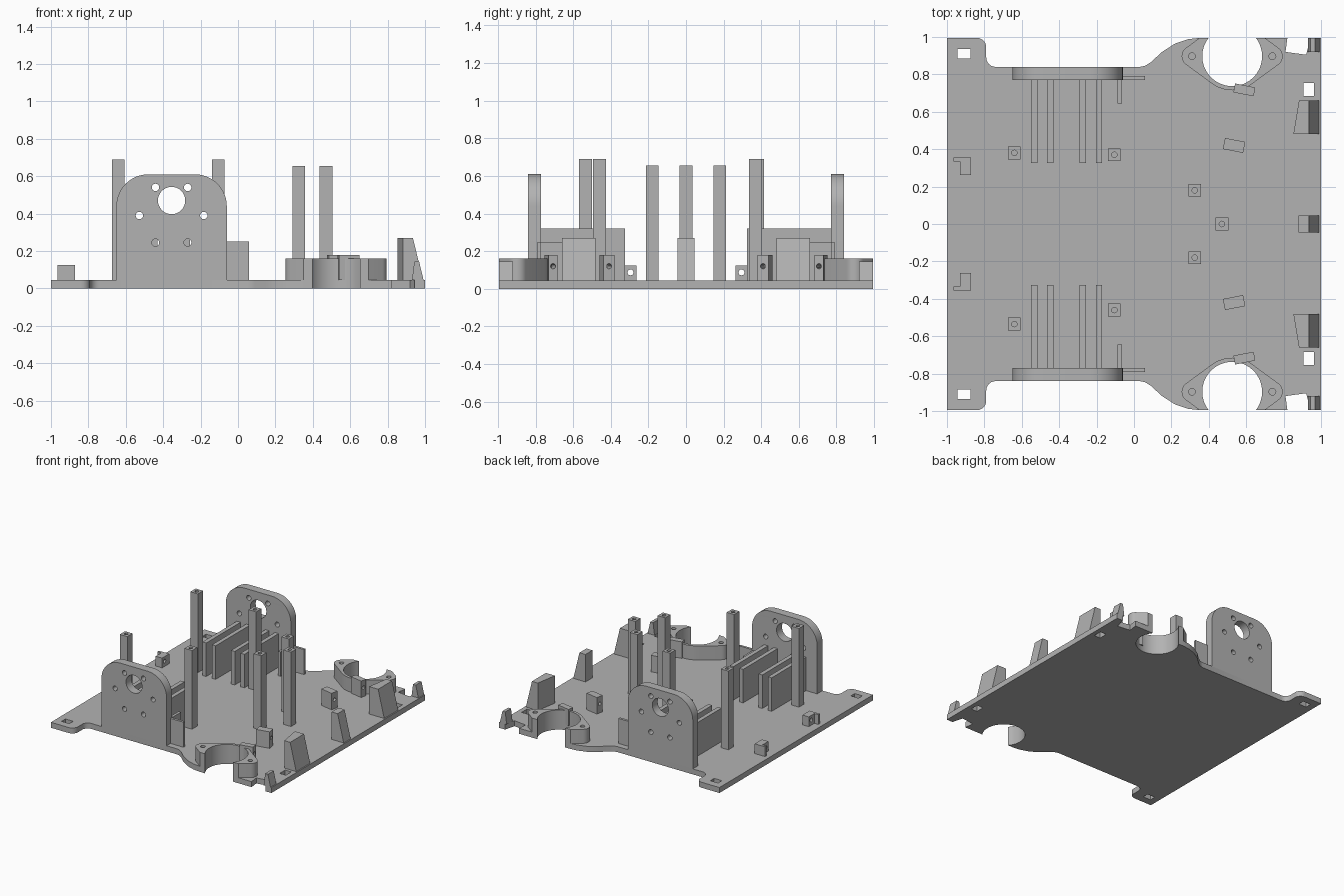
import bpy, bmesh
from math import sin, cos, radians, pi
from mathutils import Vector, Matrix

cube = bpy.data.objects.get("Cube")
if cube:
    bpy.data.objects.remove(cube, do_unlink=True)

grey = bpy.data.materials.new("plain grey")
grey.use_nodes = True
tone = (0.45, 0.45, 0.45, 1)
grey.diffuse_color = tone
grey.node_tree.nodes["Principled BSDF"].inputs["Base Color"].default_value = tone

T = 0.045       # plate thickness
EDGE = 0.995    # half depth of the plate


def arc(cx, cy, r, a, b, n=12):
    return [(cx + r * cos(radians(a + (b - a) * i / n)),
             cy + r * sin(radians(a + (b - a) * i / n))) for i in range(n + 1)]


def circle(cx, cy, r, n=24):
    return arc(cx, cy, r, 0, 360 * (n - 1) / n, n - 1)


def rect(x0, y0, x1, y1):
    return [(x0, y0), (x1, y0), (x1, y1), (x0, y1)]


def add(name, mesh):
    obj = bpy.data.objects.new(name, mesh)
    bpy.context.collection.objects.link(obj)
    bpy.ops.object.select_all(action='DESELECT')
    obj.select_set(True)
    bpy.context.view_layer.objects.active = obj
    bpy.ops.object.shade_smooth_by_angle(angle=radians(30))
    return obj


def prism(name, outline, holes, lo, hi, axis='z', mirror=False, shift=None):
    """Extrude an outline with holes from lo to hi along an axis."""
    curve = bpy.data.curves.new(name, 'CURVE')
    curve.dimensions = '2D'
    curve.fill_mode = 'BOTH'
    curve.extrude = (hi - lo) / 2
    for pts in [outline] + list(holes):
        sp = curve.splines.new('POLY')
        sp.points.add(len(pts) - 1)
        for p, (u, v) in zip(sp.points, pts):
            p.co = (u, v, 0, 1)
        sp.use_cyclic_u = True
    tmp = bpy.data.objects.new(name, curve)
    bpy.context.collection.objects.link(tmp)
    deps = bpy.context.evaluated_depsgraph_get()
    mesh = bpy.data.meshes.new_from_object(tmp.evaluated_get(deps))
    bpy.data.objects.remove(tmp)
    bm = bmesh.new()
    bm.from_mesh(mesh)
    bmesh.ops.remove_doubles(bm, verts=bm.verts, dist=0.0002)
    for v in bm.verts:
        a, b, w = v.co.x, v.co.y, v.co.z + (lo + hi) / 2
        v.co = {'z': (a, b, w), 'y': (a, w, b), 'x': (w, a, b)}[axis]
        if shift:
            v.co = shift(v.co)
    bmesh.ops.recalc_face_normals(bm, faces=bm.faces)
    bm.to_mesh(mesh)
    mesh.materials.clear()
    mesh.materials.append(grey)
    add(name, mesh)
    if mirror:
        for v in bm.verts:
            v.co.y = -v.co.y
        bmesh.ops.reverse_faces(bm, faces=bm.faces)
        twin = mesh.copy()
        bm.to_mesh(twin)
        add(name + "_mirrored", twin)
    bm.free()


# Base plate with open wheel cutouts and slots
MX, MY, MR = 0.525, 0.897, 0.16
half = [(-1, EDGE)]
half += arc(-0.84, 0.945, 0.05, 90, 0, 6)
half += arc(-0.74, 0.89, 0.05, 180, 270, 6)
half += [(0.03, 0.84), (0.06, 0.846), (0.09, 0.865), (0.15, 0.92), (0.22, 0.965),
         (0.29, 0.988), (0.35, EDGE)]
half += arc(MX, MY, MR, 142.2, 397.8, 36)
half += [(0.82, EDGE), (0.81, 0.92), (0.92, 0.905), (0.945, EDGE), (1, EDGE)]
slots = []
for s in (1, -1):
    slots.append(rect(-0.945, s * 0.885, -0.875, s * 0.935))
    slots.append(rect(0.907, s * 0.685, 0.963, s * 0.755))
prism("base_plate", half + [(x, -y) for x, y in reversed(half)], slots, 0, T)

# Flanged wheel collars
EAR, ER, OR = 0.215, 0.055, 0.182
tan = 53.8
collar = [(MX + 0.174, EDGE)]
collar += arc(MX + EAR, MY, ER, tan, -tan)
collar += arc(MX, MY, OR, -tan, tan - 180)
collar += arc(MX - EAR, MY, ER, tan - 180, -180 - tan)
collar += [(MX - 0.174, EDGE)]
collar += arc(MX, MY, MR, 142.2, 397.8, 36)
prism("wheel_collar", collar, [circle(MX + s * EAR, MY, 0.018, 16) for s in (1, -1)],
      T, 0.16, mirror=True)

# Upright motor mounts with rounded tops and bolt holes
CX = -0.355
mount = [(-0.65, 0), (-0.06, 0)]
mount += arc(-0.23, 0.44, 0.17, 0, 90) + arc(-0.48, 0.44, 0.17, 90, 180)
bolts = [circle(CX + s * dx, z, 0.02, 16) for s in (1, -1)
         for dx, z in ((0.086, 0.54), (0.172, 0.39), (0.086, 0.245))]
prism("motor_mount", mount, bolts + [circle(CX, 0.47, 0.073, 32)], 0.77, 0.84,
      axis='y', mirror=True)

# Corner brackets beside the mounts
prism("bracket_wall", rect(-0.06, 0.77, 0.06, 0.79), [], T, 0.25, mirror=True)
prism("bracket_rib", rect(-0.087, 0.645, -0.065, 0.77), [], T, 0.245, mirror=True)

# Parallel holder walls
for x in (-0.533, -0.447, -0.274, -0.187):
    prism("holder_wall", rect(x - 0.017, 0.325, x + 0.017, 0.77), [], T, 0.32, mirror=True)

# Square pillars with screw holes
for x, y, h in ((-0.64, 0.38, 0.69), (-0.64, -0.535, 0.69), (-0.105, 0.37, 0.69),
                (-0.105, -0.46, 0.69), (0.325, 0.18, 0.655), (0.325, -0.18, 0.655),
                (0.47, 0, 0.655)):
    prism("pillar", rect(x - 0.034, y - 0.034, x + 0.034, y + 0.034),
          [circle(x, y, 0.015, 12)], T, h)


# Angled blocks with a sideways hole
def tilted(cx, cy):
    turn = Matrix.Rotation(radians(-11), 3, 'Z')
    return lambda co: turn @ co + Vector((cx, cy, 0))


for name, x, y, w in (("sensor_block", 0.535, 0.42, 0.03), ("collar_block", 0.59, 0.717, 0.024)):
    prism(name, rect(-w, T, w, 0.18), [circle(0, 0.12, 0.014, 12)], -0.055, 0.055,
          axis='x', mirror=True, shift=tilted(x, y))

# Small hooked clamps
prism("clamp_block", rect(0.262, T, 0.335, 0.125), [circle(0.295, 0.087, 0.016, 12)],
      -0.93, -0.872, axis='x', mirror=True)
prism("clamp_hook", rect(-0.965, 0.335, -0.872, 0.355), [], T, 0.125, mirror=True)


# Sloped posts along the edge
def slant(co):
    if co.x < 0.9 and co.y > 0.6:
        co.x += 0.03
    return co


prism("wide_edge_post", [(0.852, T), (0.852, 0.27), (0.935, 0.27), (0.99, T)], [],
      0.48, 0.66, axis='y', mirror=True, shift=slant)
prism("centre_edge_post", [(0.88, T), (0.88, 0.27), (0.935, 0.27), (0.99, T)], [],
      -0.045, 0.045, axis='y')
prism("corner_edge_post", [(0.93, T), (0.943, 0.145), (0.968, 0.145), (0.992, T)], [],
      0.92, EDGE, axis='y', mirror=True)
